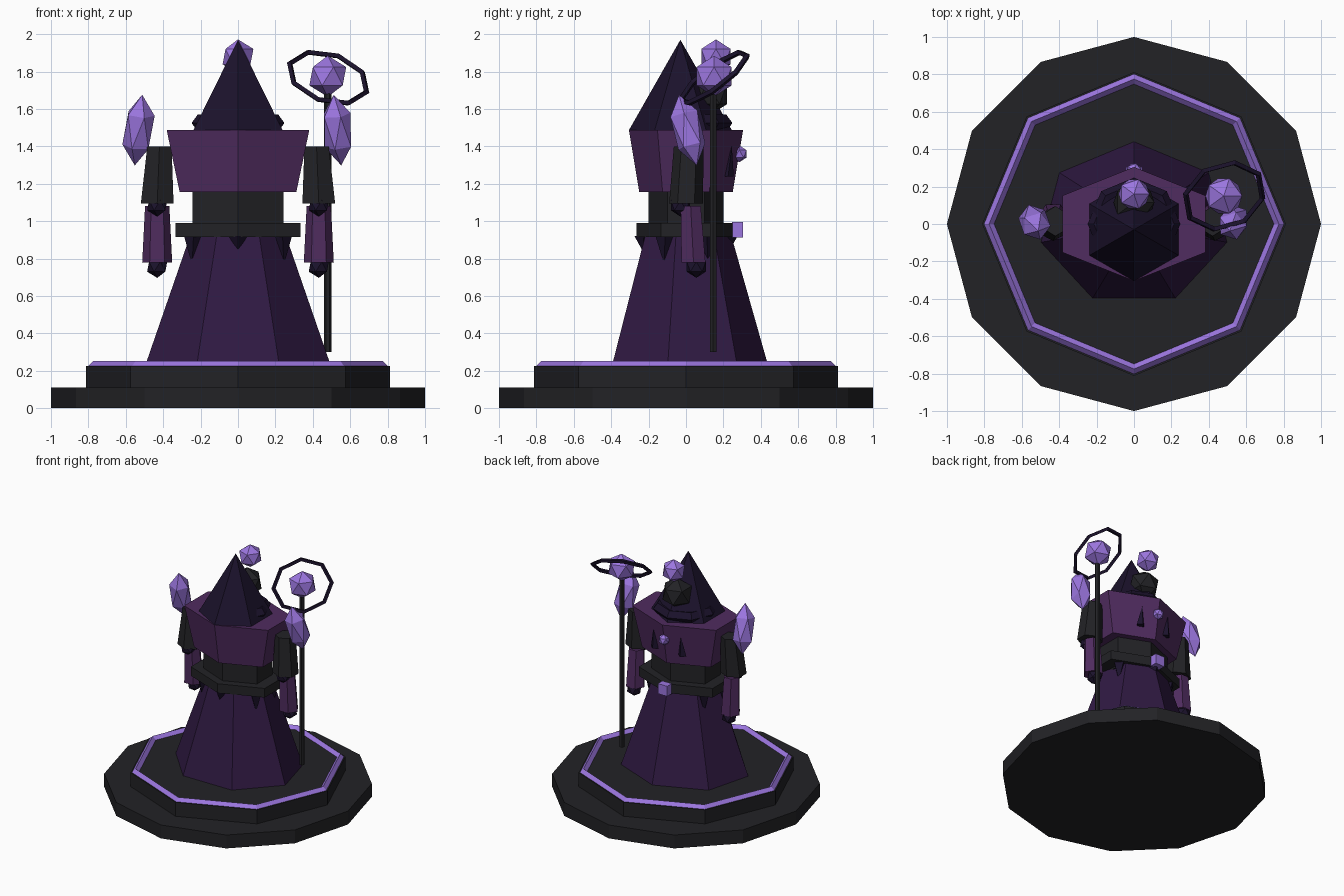
import bpy, bmesh, math
from mathutils import Matrix, Vector, Euler

if "Cube" in bpy.data.objects:
    bpy.data.objects.remove(bpy.data.objects["Cube"])


def mat(name, r, g, b):
    m = bpy.data.materials.new(name)
    m.diffuse_color = (r, g, b, 1)
    m.use_nodes = True
    m.node_tree.nodes["Principled BSDF"].inputs["Base Color"].default_value = m.diffuse_color
    return m


STONE = mat("dark_stone", 0.016, 0.016, 0.019)
ROBE = mat("robe_purple", 0.029, 0.010, 0.055)
PLUM = mat("plum_cloth", 0.080, 0.025, 0.115)
SHADE = mat("shadow_purple", 0.011, 0.006, 0.025)
GLOW = mat("violet_crystal", 0.33, 0.18, 0.74)


def finish(name, bm, material, matrix=Matrix()):
    bmesh.ops.recalc_face_normals(bm, faces=bm.faces)
    me = bpy.data.meshes.new(name)
    bm.to_mesh(me)
    bm.free()
    me.materials.append(material)
    ob = bpy.data.objects.new(name, me)
    ob.matrix_world = matrix
    bpy.context.collection.objects.link(ob)
    return ob


def frustum(name, n, phase, bottom, top, material):
    """Prism between two rings given as (x, y, z, x_radius, y_radius); zero radius is a tip."""
    bm = bmesh.new()
    rings = []
    for x, y, z, rx, ry in (bottom, top):
        count = n if rx else 1
        rings.append([bm.verts.new((x + rx * math.cos(math.radians(phase) + math.tau * i / n),
                                    y + ry * math.sin(math.radians(phase) + math.tau * i / n), z))
                      for i in range(count)])
    lo, hi = rings
    for i in range(n):
        j = (i + 1) % n
        if len(hi) == 1:
            bm.faces.new((lo[i], lo[j], hi[0]))
        elif len(lo) == 1:
            bm.faces.new((lo[0], hi[j], hi[i]))
        else:
            bm.faces.new((lo[i], lo[j], hi[j], hi[i]))
    for ring in rings:
        if len(ring) > 2:
            bm.faces.new(ring)
    return finish(name, bm, material)


def gem(name, loc, r, material, scale=(1, 1, 1), rot=(0, 0, 0)):
    bm = bmesh.new()
    bmesh.ops.create_icosphere(bm, subdivisions=1, radius=r)
    return finish(name, bm, material, Matrix.LocRotScale(Vector(loc), Euler(rot), Vector(scale)))


def ring(name, major, minor, n, m, material, matrix):
    bm = bmesh.new()
    v = [[bm.verts.new(((major + minor * math.cos(math.tau * k / m)) * math.cos(math.tau * i / n),
                        (major + minor * math.cos(math.tau * k / m)) * math.sin(math.tau * i / n),
                        minor * math.sin(math.tau * k / m))) for k in range(m)] for i in range(n)]
    for i in range(n):
        for k in range(m):
            a, b = (i + 1) % n, (k + 1) % m
            bm.faces.new((v[i][k], v[a][k], v[a][b], v[i][b]))
    return finish(name, bm, material, matrix)


# stepped plinth with glowing ring
frustum("plinth_lower", 12, 0, (0, 0, 0, 1, 1), (0, 0, 0.11, 1, 1), STONE)
frustum("plinth_upper", 8, 0, (0, 0, 0.11, 0.812, 0.812), (0, 0, 0.225, 0.812, 0.812), STONE)
ring("plinth_glow_ring", 0.775, 0.027, 8, 4, GLOW, Matrix.Translation((0, 0, 0.225)))

# robe, waist, belt and chest
frustum("robe_skirt", 7, 90, (0, 0, 0.225, 0.51, 0.44), (0, 0, 0.93, 0.26, 0.24), ROBE)
frustum("waist", 6, 90, (0, 0, 0.9, 0.28, 0.2), (0, 0, 1.17, 0.28, 0.2), STONE)
frustum("belt", 6, 90, (0, 0, 0.915, 0.387, 0.265), (0, 0, 0.99, 0.387, 0.265), STONE)
frustum("chest_mantle", 6, 90, (0, 0, 1.155, 0.36, 0.25), (0, 0, 1.487, 0.44, 0.305), PLUM)

# belt buckle
frustum("belt_buckle", 4, 45, (0, 0.275, 0.912, 0.06, 0.042), (0, 0.275, 0.995, 0.06, 0.042), GLOW)

# cloth points hanging below the belt
for i in range(6):
    a = math.radians(30 + 60 * i)
    tip = 0.84 if i in (1, 4) else 0.765
    x, y = 0.275 * math.cos(a), 0.225 * math.sin(a)
    frustum(f"cloth_point_{i}", 4, 0, (x * 1.03, y * 1.03, tip, 0, 0), (x, y, 0.92, 0.05, 0.05), SHADE)

# chest gem and spikes
gem("chest_gem", (0, 0.285, 1.36), 0.045, GLOW)
for s in (-1, 1):
    frustum(f"chest_spike_{s}", 4, 0, (s * 0.125, 0.225, 1.24, 0.036, 0.03),
            (s * 0.125, 0.245, 1.40, 0, 0), SHADE)

# hood, cowl, face and floating head crystal
frustum("hood", 6, 90, (0, -0.03, 1.487, 0.275, 0.275), (0, -0.03, 1.97, 0, 0), SHADE)
ring("cowl", 0.20, 0.048, 8, 5, SHADE, Matrix.Translation((0, 0, 1.525)))
gem("face", (0, 0.115, 1.68), 0.122, STONE)
gem("head_crystal", (0, 0.16, 1.88), 0.092, GLOW)

# arms with shoulder crystals
for s, side in ((-1, "left"), (1, "right")):
    x = s * 0.432
    frustum(f"upper_arm_{side}", 6, 90, (x, 0, 1.095, 0.101, 0.09), (s * 0.42, 0.015, 1.4, 0.075, 0.08), STONE)
    gem(f"elbow_{side}", (x, -0.03, 1.085), 0.06, SHADE)
    frustum(f"sleeve_{side}", 6, 0, (x, 0.04, 0.78, 0.08, 0.074), (x, 0.025, 1.08, 0.065, 0.062), PLUM)
    gem(f"hand_{side}", (x, 0.055, 0.757), 0.06, SHADE)
    gem(f"shoulder_crystal_{side}", (s * 0.532, 0.01, 1.487), 0.087, GLOW,
        (1, 1, 2.25), (math.radians(14), math.radians(-6 * s), 0))

# staff with tilted halo and orb
frustum("staff_shaft", 6, 0, (0.48, 0.145, 0.3, 0.02, 0.02), (0.48, 0.145, 1.72, 0.02, 0.02), STONE)
gem("staff_orb", (0.48, 0.15, 1.775), 0.11, GLOW)
n = Vector((0.25, -0.58, 0.77)).normalized()
u = Vector((-0.217, 0.013, 0.08))
u = (u - n * u.dot(n)).normalized()
basis = Matrix((u, n.cross(u), n)).transposed().to_4x4()
ring("staff_halo", 0.219, 0.016, 8, 4, SHADE, Matrix.Translation((0.482, 0.15, 1.767)) @ basis)
